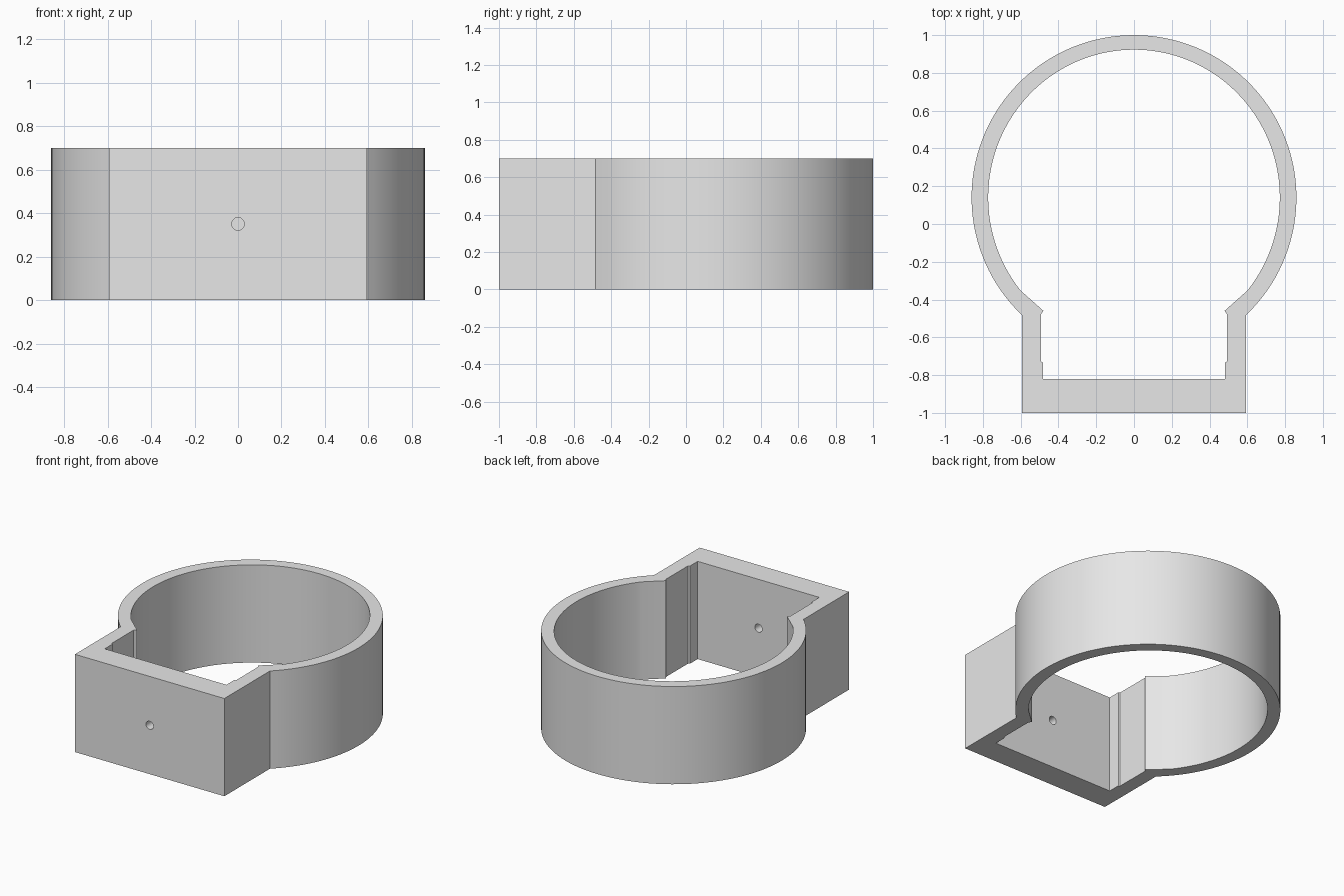
import bpy, bmesh
from math import sin, cos, pi, atan2, radians

cube = bpy.data.objects.get("Cube")
if cube:
    bpy.data.objects.remove(cube, do_unlink=True)

HEIGHT = 0.70
RING_Y = 0.14          # centre of the round ring

grey = bpy.data.materials.new("plain_grey")
grey.use_nodes = True
grey.diffuse_color = (0.8, 0.8, 0.8, 1)
grey.node_tree.nodes["Principled BSDF"].inputs["Base Color"].default_value = grey.diffuse_color


def arc(rx, ry, corner, steps):
    """Half arc from a corner on the right up to the crown of the ring."""
    start = atan2((corner[1] - RING_Y) / ry, corner[0] / rx)
    angles = [start + (pi / 2 - start) * i / steps for i in range(steps + 1)]
    return [(rx * cos(a), RING_Y + ry * sin(a)) for a in angles]


def prism(name, half, z0, z1):
    """Extrude a half profile, mirrored across x, whose last point is on the axis."""
    outline = half + [(-x, y) for x, y in reversed(half[:-1])]
    bm = bmesh.new()
    face = bm.faces.new([bm.verts.new((x, y, z0)) for x, y in outline])
    top = bmesh.ops.extrude_face_region(bm, geom=[face])["geom"]
    bmesh.ops.translate(bm, vec=(0, 0, z1 - z0),
                        verts=[v for v in top if isinstance(v, bmesh.types.BMVert)])
    bmesh.ops.recalc_face_normals(bm, faces=bm.faces)
    mesh = bpy.data.meshes.new(name)
    bm.to_mesh(mesh)
    bm.free()
    mesh.materials.append(grey)
    obj = bpy.data.objects.new(name, mesh)
    bpy.context.collection.objects.link(obj)
    return obj


def cut(target, cutter):
    cutter.hide_render = True
    mod = target.modifiers.new("cut", 'BOOLEAN')
    mod.operation, mod.solver, mod.object = 'DIFFERENCE', 'EXACT', cutter
    bpy.ops.object.select_all(action='DESELECT')
    bpy.context.view_layer.objects.active = target
    target.select_set(True)
    bpy.ops.object.modifier_apply(modifier=mod.name)
    bpy.data.objects.remove(cutter, do_unlink=True)


# Ring joined to a square mounting block
clamp = prism("ring_clamp", [(0.592, -1.0)] + arc(0.86, 0.86, (0.592, -0.484), 48), 0, HEIGHT)

# Opening: round bore, pinched lips and a pocket behind the front plate
pocket = [(0.482, -0.82), (0.482, -0.733), (0.493, -0.728), (0.493, -0.478), (0.479, -0.46)]
bore = arc(0.772, 0.783, (0.593, -0.346), 48)
cut(clamp, prism("opening_cutter", pocket + bore, -0.1, HEIGHT + 0.1))

# Screw hole through the front plate
bpy.ops.mesh.primitive_cylinder_add(vertices=32, radius=0.029, depth=0.5,
                                    location=(0, -0.91, HEIGHT / 2), rotation=(pi / 2, 0, 0))
hole = bpy.context.object
hole.name = "screw_hole_cutter"
hole.data.materials.append(grey)
cut(clamp, hole)

bpy.ops.object.shade_smooth_by_angle(angle=radians(25))
